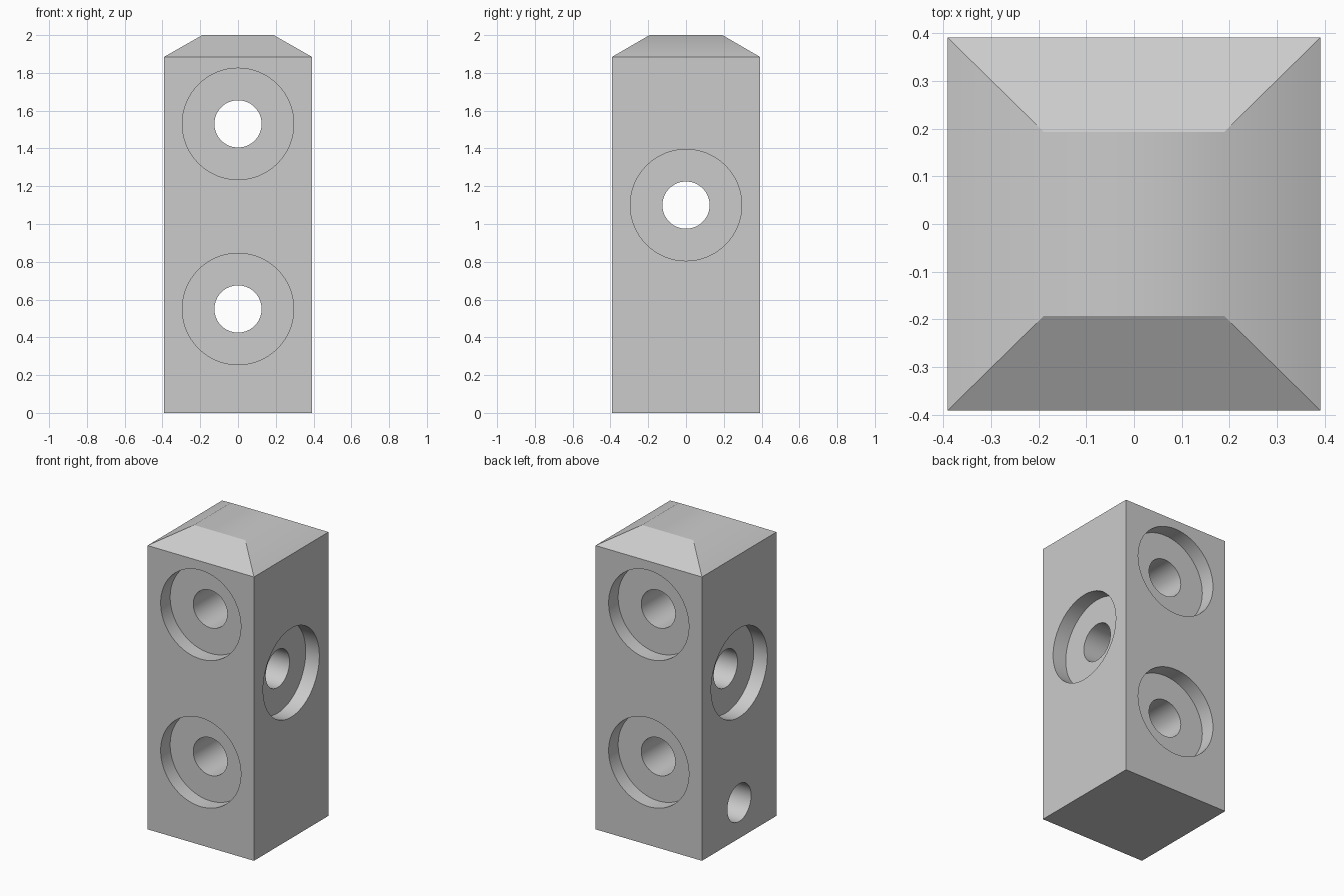
import bpy, bmesh, math
from mathutils import Matrix, Vector

cube = bpy.data.objects.get("Cube")
if cube:
    bpy.data.objects.remove(cube, do_unlink=True)

HALF = 0.391        # half width of the block
SHOULDER = 1.885    # height where the chamfered cap starts
BORE = 0.125        # radius of the through holes
RECESS = 0.295      # radius of the counterbores
DEPTH = 0.1         # depth of the counterbores
OUT = HALF + 0.1    # how far cutters reach past the faces

grey = bpy.data.materials.new("plain grey")
grey.use_nodes = True
colour = (0.6, 0.6, 0.6, 1)
grey.diffuse_color = colour
grey.node_tree.nodes["Principled BSDF"].inputs["Base Color"].default_value = colour


def make_object(name, bm):
    bmesh.ops.recalc_face_normals(bm, faces=bm.faces)
    mesh = bpy.data.meshes.new(name)
    bm.to_mesh(mesh)
    bm.free()
    mesh.materials.append(grey)
    obj = bpy.data.objects.new(name, mesh)
    bpy.context.collection.objects.link(obj)
    return obj


def stacked(name, rings, matrix=Matrix()):
    """Close a stack of point rings into a solid."""
    bm = bmesh.new()
    loops = [[bm.verts.new(matrix @ Vector(p)) for p in ring] for ring in rings]
    n = len(loops[0])
    for a, b in zip(loops, loops[1:]):
        for i in range(n):
            j = (i + 1) % n
            bm.faces.new((a[i], a[j], b[j], b[i]))
    bm.faces.new(loops[0][::-1])
    bm.faces.new(loops[-1])
    return make_object(name, bm)


def rectangle(x, y, z):
    return [(-x, -y, z), (x, -y, z), (x, y, z), (-x, y, z)]


def circle(r, z, sides=64):
    return [(r * math.cos(math.tau * i / sides),
             r * math.sin(math.tau * i / sides), z) for i in range(sides)]


def cutter(name, profile, axis, height):
    """Turn a (radius, distance) profile around a horizontal axis."""
    turn = Vector((0, 0, 1)).rotation_difference(Vector(axis)).to_matrix().to_4x4()
    obj = stacked(name, [circle(r, d) for r, d in profile],
                  Matrix.Translation((0, 0, height)) @ turn)
    obj.hide_render = True
    return obj


# Square block with a chamfered cap
block = stacked("block", [rectangle(HALF, HALF, 0),
                          rectangle(HALF, HALF, SHOULDER),
                          rectangle(0.189, 0.193, 2)])

# Through holes, counterbored at both ends, and one blind hole
floor = HALF - DEPTH
stepped = [(RECESS, -OUT), (RECESS, -floor), (BORE, -floor),
           (BORE, floor), (RECESS, floor), (RECESS, OUT)]
blind = [(BORE, 0), (BORE, OUT)]
cutters = [cutter("upper_hole_cutter", stepped, (0, 1, 0), 1.53),
           cutter("lower_hole_cutter", stepped, (0, 1, 0), 0.55),
           cutter("cross_hole_cutter", stepped, (1, 0, 0), 1.1),
           cutter("blind_hole_cutter", blind, (-1, 0, 0), 0.237)]

bpy.ops.object.select_all(action='DESELECT')
block.select_set(True)
bpy.context.view_layer.objects.active = block
for tool in cutters:
    mod = block.modifiers.new(tool.name, 'BOOLEAN')
    mod.operation = 'DIFFERENCE'
    mod.solver = 'EXACT'
    mod.object = tool
    bpy.ops.object.modifier_apply(modifier=mod.name)
    bpy.data.objects.remove(tool, do_unlink=True)

# Smooth hole walls and the two side slopes of the cap
bpy.ops.object.shade_smooth_by_angle(angle=math.radians(30))
